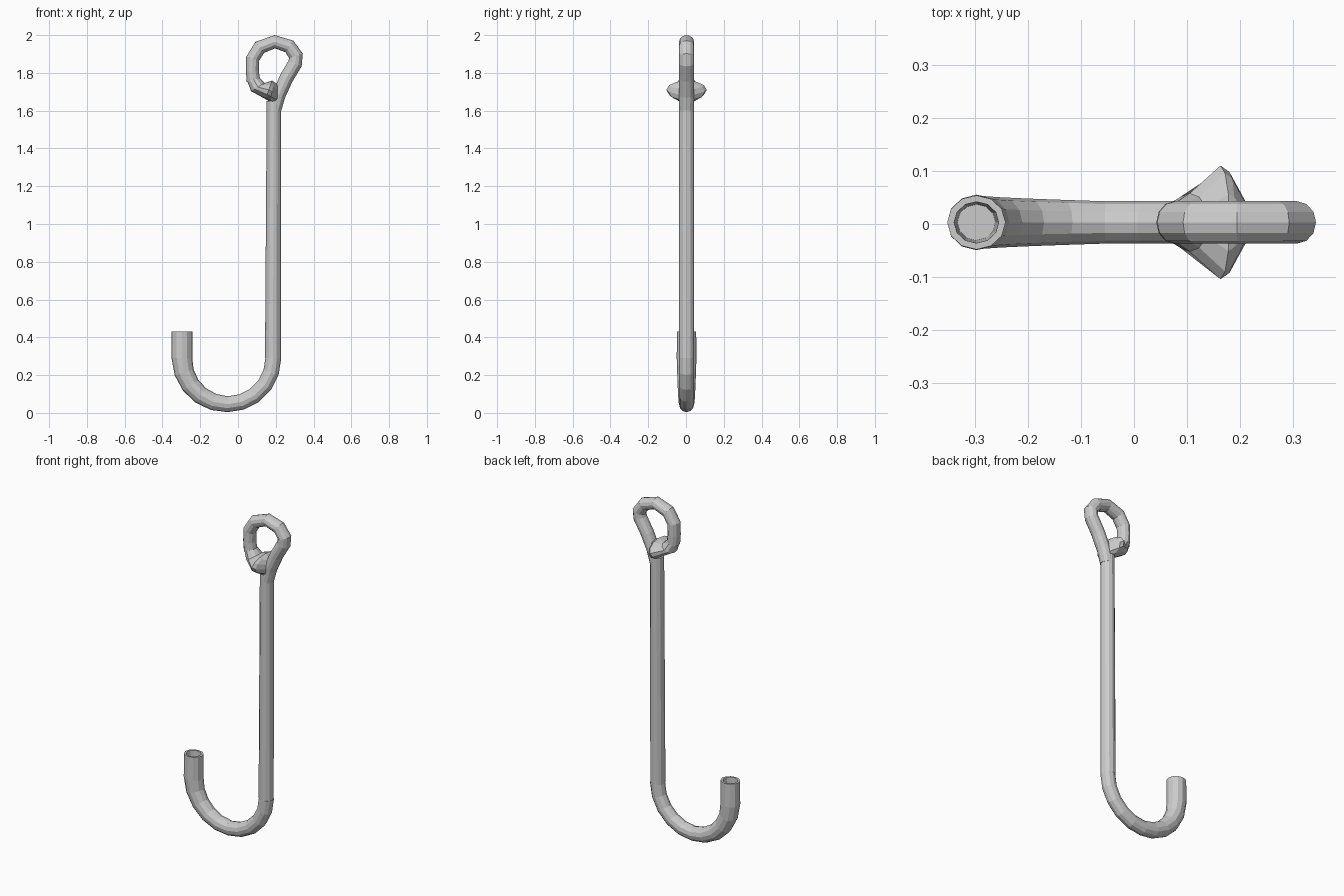
import bpy, bmesh, math
from mathutils import Vector

if "Cube" in bpy.data.objects:
    bpy.data.objects.remove(bpy.data.objects["Cube"])

SIDES = 12
Y0 = 0.003


def sweep(name, stations):
    """Skin rings along an x-z path. Station: (x, z, in-plane radius, y radius, optional tangent)."""
    bm = bmesh.new()
    rings = []
    for i, s in enumerate(stations):
        if len(s) > 4:
            t = Vector(s[4])
        else:
            a, b = stations[max(i - 1, 0)], stations[min(i + 1, len(stations) - 1)]
            t = Vector((b[0] - a[0], b[1] - a[1]))
        t.normalize()
        n = Vector((-t.y, t.x))
        ring = []
        for k in range(SIDES):
            u = 2 * math.pi * k / SIDES
            c = math.cos(u) * s[2]
            ring.append(bm.verts.new((s[0] + n.x * c, Y0 + math.sin(u) * s[3], s[1] + n.y * c)))
        rings.append(ring)
    for r, q in zip(rings, rings[1:]):
        for k in range(SIDES):
            j = (k + 1) % SIDES
            bm.faces.new((r[k], r[j], q[j], q[k]))
    bm.faces.new(rings[0])
    bm.faces.new(rings[-1])
    bmesh.ops.recalc_face_normals(bm, faces=bm.faces)
    me = bpy.data.meshes.new(name)
    bm.to_mesh(me)
    bm.free()
    ob = bpy.data.objects.new(name, me)
    bpy.context.collection.objects.link(ob)
    return ob


DOWN, UP = (0, -1), (0, 1)

# straight shaft
sweep("shaft", [(0.19, 1.65, 0.038, 0.04, DOWN), (0.185, 0.29, 0.042, 0.04, DOWN)])

# J bend thickening toward a hollow open tip
cx, cz, rad = -0.055, 0.29, 0.242
bend = []
N = 10
for i in range(N + 1):
    f = i / N
    a = -math.pi * f
    r = 0.042 + 0.013 * max(0, f - 0.5) * 2
    tangent = (math.sin(a), -math.cos(a))
    bend.append((cx + rad * math.cos(a), cz + (rad + 0.002) * math.sin(a), r, r * 0.95, tangent))
tip = cx - rad
bend += [(tip, 0.43, 0.055, 0.051, UP),
         (tip, 0.43, 0.042, 0.039, UP),
         (tip, 0.27, 0.036, 0.034, UP)]
sweep("hook_bend", bend)

# eye loop at the top of the shaft
eye = [(0.195, 1.60, 0.034, 0.038, UP),
       (0.215, 1.68, 0.036, 0.04),
       (0.255, 1.77, 0.037, 0.04),
       (0.302, 1.85, 0.038, 0.04),
       (0.307, 1.89, 0.038, 0.04),
       (0.272, 1.94, 0.037, 0.04),
       (0.195, 1.965, 0.035, 0.04),
       (0.115, 1.935, 0.037, 0.04),
       (0.078, 1.875, 0.036, 0.04),
       (0.076, 1.81, 0.034, 0.04),
       (0.082, 1.755, 0.036, 0.04)]
sweep("eye_loop", eye)

# flared end of the loop wrapped round the shaft
wrap = [(0.08, 1.77, 0.035, 0.038, (0.1, -1)),
        (0.105, 1.725, 0.042, 0.055, (0.6, -1)),
        (0.163, 1.71, 0.052, 0.107, (1, -0.35)),
        (0.18, 1.70, 0.054, 0.095, (1, -0.2)),
        (0.21, 1.685, 0.055, 0.04, (1, 0))]
sweep("eye_wrap", wrap)
